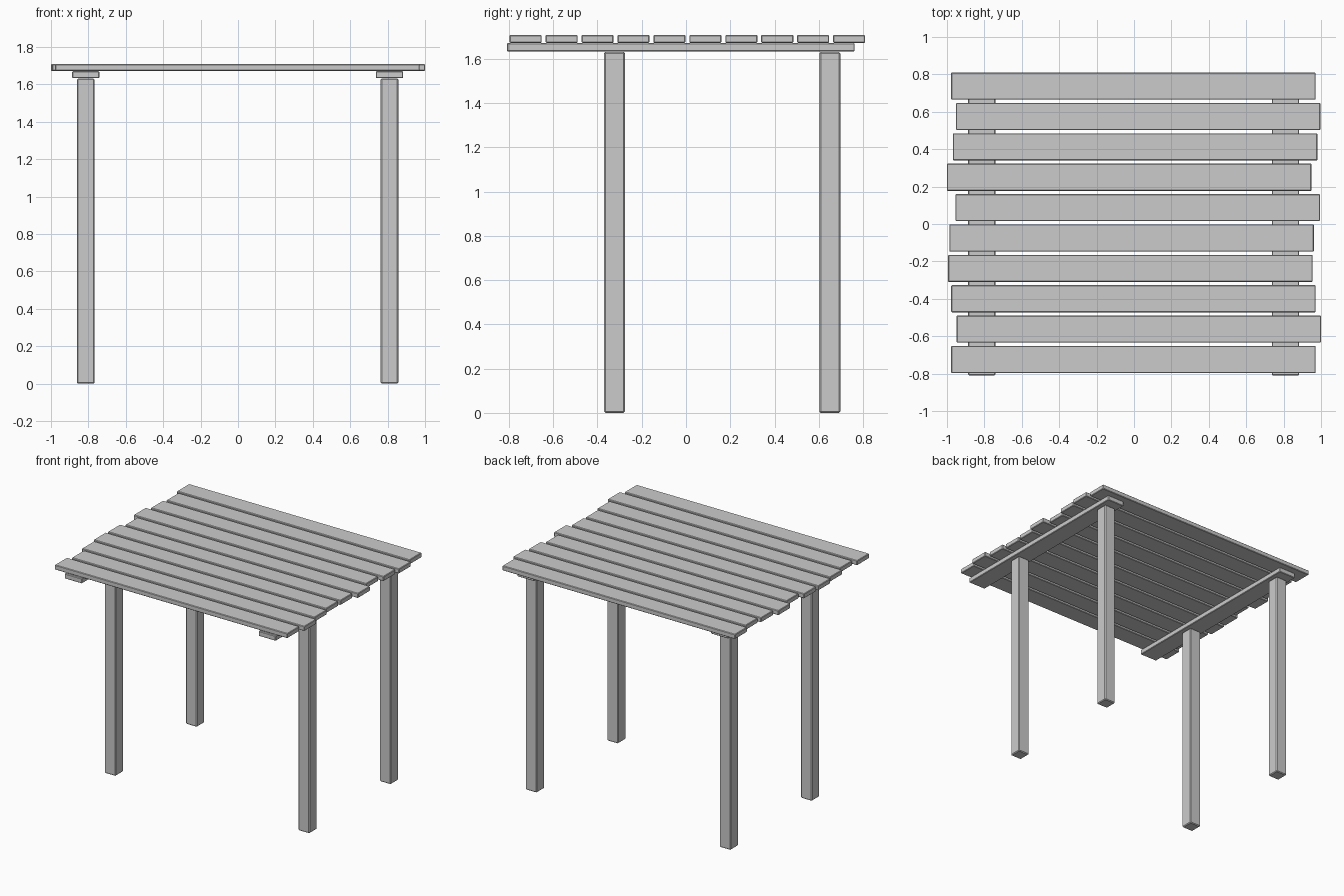
import bpy
import bmesh

if "Cube" in bpy.data.objects:
    bpy.data.objects.remove(bpy.data.objects["Cube"])


def board(name, center, size, bevel=0.004):
    """Box with a narrow chamfer on every edge."""
    bm = bmesh.new()
    bmesh.ops.create_cube(bm, size=1)
    bmesh.ops.scale(bm, vec=size, verts=bm.verts)
    bmesh.ops.bevel(bm, geom=bm.edges[:], offset=bevel, segments=1, affect='EDGES')
    mesh = bpy.data.meshes.new(name)
    bm.to_mesh(mesh)
    bm.free()
    obj = bpy.data.objects.new(name, mesh)
    obj.location = center
    bpy.context.collection.objects.link(obj)
    return obj


# Top slats, front to back, each slid slightly sideways
shifts = [-0.003, 0.0255, -0.003, -0.019, -0.013, 0.02, -0.0255, 0.006, 0.022, -0.003]
for i, dx in enumerate(shifts):
    board(f"slat_{i + 1}", (dx, -0.7245 + i * 0.1624, 1.69), (1.949, 0.145, 0.036))

# Side beams and legs
for side, sx in (("left", -1), ("right", 1)):
    x = sx * 0.812 - 0.002
    board(f"{side}_beam", (x, -0.0235, 1.652), (0.145, 1.571, 0.038))
    for end, y in (("front", -0.323), ("back", 0.65)):
        board(f"{end}_{side}_leg", (x, y, 0.8155), (0.094, 0.094, 1.631), 0.006)
